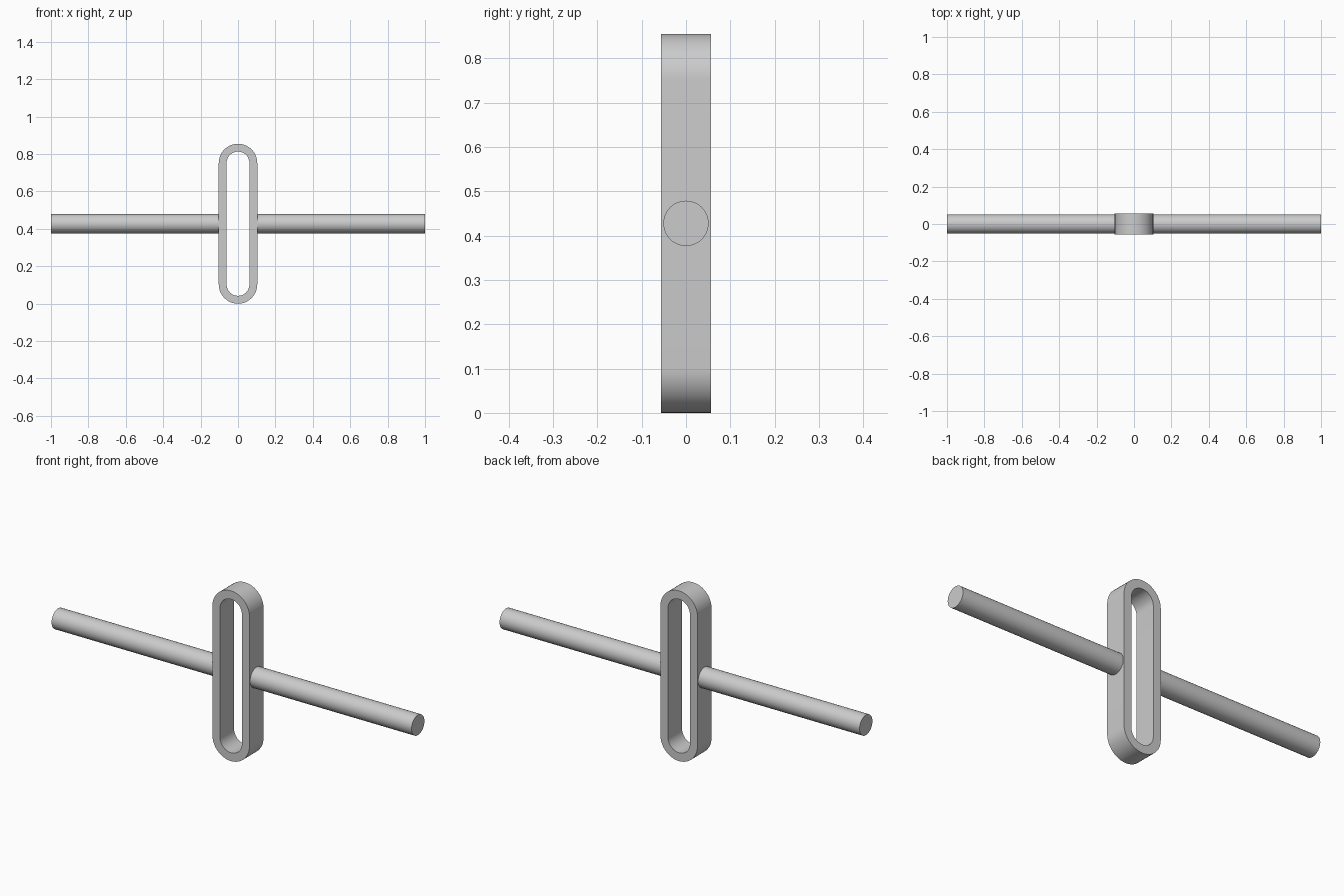
import bpy, bmesh
from math import pi, sin, cos, radians

cube = bpy.data.objects.get("Cube")
if cube:
    bpy.data.objects.remove(cube, do_unlink=True)

HEIGHT = 0.855
MID = HEIGHT / 2
OUTER, INNER = 0.103, 0.061
DEPTH = 0.056
ROD = 0.051
ARC = 24

grey = bpy.data.materials.new("plain grey")
grey.use_nodes = True
colour = (0.6, 0.6, 0.6, 1)
grey.diffuse_color = colour
grey.node_tree.nodes["Principled BSDF"].inputs["Base Color"].default_value = colour


def finish(bm, name):
    bmesh.ops.recalc_face_normals(bm, faces=bm.faces)
    mesh = bpy.data.meshes.new(name)
    bm.to_mesh(mesh)
    bm.free()
    mesh.materials.append(grey)
    obj = bpy.data.objects.new(name, mesh)
    bpy.context.collection.objects.link(obj)
    bpy.ops.object.select_all(action="DESELECT")
    obj.select_set(True)
    bpy.context.view_layer.objects.active = obj
    bpy.ops.object.shade_smooth_by_angle(angle=radians(30))


def slot_loop(bm, radius, y):
    """Rounded-end slot outline in the xz plane."""
    straight = MID - OUTER
    verts = []
    for side in (1, -1):
        for i in range(ARC + 1):
            a = pi * i / ARC
            verts.append(bm.verts.new((side * radius * cos(a), y,
                                       MID + side * (straight + radius * sin(a)))))
    return verts


# Upright slotted ring: four outlines bridged around its section
bm = bmesh.new()
loops = [slot_loop(bm, r, y) for r, y in
         ((OUTER, -DEPTH), (OUTER, DEPTH), (INNER, DEPTH), (INNER, -DEPTH))]
for k, a in enumerate(loops):
    b = loops[(k + 1) % 4]
    for i in range(len(a)):
        j = (i + 1) % len(a)
        bm.faces.new((a[i], a[j], b[j], b[i]))
finish(bm, "slotted_ring")

# Round rods reaching out from either side of the ring
for side, name in ((1, "left_rod"), (-1, "right_rod")):
    start, end = OUTER - 0.01, 1.0
    bm = bmesh.new()
    bmesh.ops.create_cone(bm, cap_ends=True, segments=48, radius1=ROD,
                          radius2=ROD, depth=end - start)
    for v in bm.verts:
        x, y, z = v.co
        v.co = (side * (z + (start + end) / 2), y, x + MID)
    finish(bm, name)
